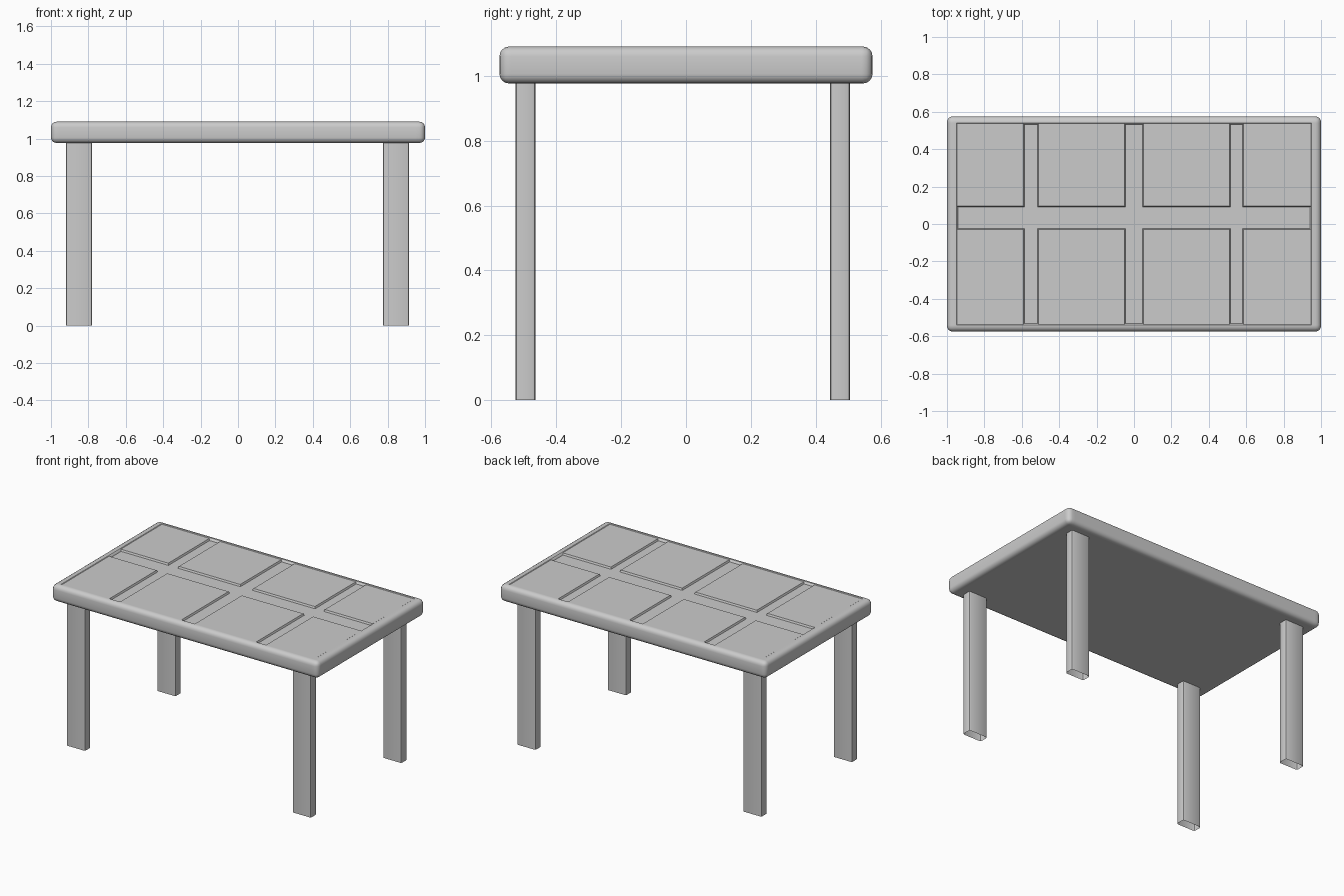
import bpy, bmesh
from mathutils import Matrix, Vector

if "Cube" in bpy.data.objects:
    bpy.data.objects.remove(bpy.data.objects["Cube"])


def box(x0, x1, y0, y1, z0, z1):
    bm = bmesh.new()
    bmesh.ops.create_cube(bm, size=1)
    bmesh.ops.transform(bm, verts=bm.verts, matrix=Matrix.LocRotScale(
        Vector(((x0 + x1) / 2, (y0 + y1) / 2, (z0 + z1) / 2)), None,
        Vector((x1 - x0, y1 - y0, z1 - z0))))
    return bm


def finish(bm, name):
    mesh = bpy.data.meshes.new(name)
    bm.to_mesh(mesh)
    bm.free()
    obj = bpy.data.objects.new(name, mesh)
    bpy.context.collection.objects.link(obj)
    bpy.ops.object.select_all(action='DESELECT')
    obj.select_set(True)
    bpy.context.view_layer.objects.active = obj
    bpy.ops.object.shade_smooth_by_angle(angle=0.6)
    return obj


# table top: rounded slab
TOP = 1.09
bm = box(-1, 1, -0.575, 0.575, 0.976, TOP)
bmesh.ops.bevel(bm, geom=bm.edges[:], offset=0.03, segments=4,
                profile=0.5, affect='EDGES')

# cut lines for the panel field and the channels between panels
EX, EY = 0.95, 0.54
cross = [(-0.59, -0.51), (-0.05, 0.05), (0.51, 0.585)]
spine = (-0.03, 0.095)


def cut(co, no):
    bmesh.ops.bisect_plane(bm, geom=bm.verts[:] + bm.edges[:] + bm.faces[:],
                           plane_co=co, plane_no=no)


for x in [-EX, EX] + [v for c in cross for v in c]:
    cut((x, 0, 0), (1, 0, 0))
for y in (-EY, EY) + spine:
    cut((0, y, 0), (0, 1, 0))


def top_faces(test):
    found = []
    for f in bm.faces:
        c = f.calc_center_median()
        if f.normal.z > 0.99 and c.z > 1.07 and abs(c.x) < EX and abs(c.y) < EY and test(c):
            found.append(f)
    return found


def sink(test, slope, depth):
    bm.normal_update()
    bmesh.ops.inset_region(bm, faces=top_faces(test), thickness=slope,
                           depth=-depth, use_even_offset=True)


# shallow panel field, then the deeper channels
sink(lambda c: True, 0.004, 0.003)
sink(lambda c: spine[0] < c.y < spine[1] or any(a < c.x < b for a, b in cross), 0.005, 0.012)
finish(bm, "table_top")

# four flat legs, open at the foot
for side, x in (("left", -0.85), ("right", 0.845)):
    for end, y in (("front", -0.495), ("back", 0.475)):
        bm = box(x - 0.07, x + 0.07, y - 0.031, y + 0.031, 0, 0.98)
        upright = [e for e in bm.edges
                   if abs(e.verts[0].co.z - e.verts[1].co.z) > 0.5]
        bmesh.ops.bevel(bm, geom=upright, offset=0.01, segments=2,
                        profile=0.5, affect='EDGES')
        foot = [f for f in bm.faces if f.calc_center_median().z < 0.01]
        bmesh.ops.delete(bm, geom=foot, context='FACES_ONLY')
        finish(bm, f"{end}_{side}_leg")
